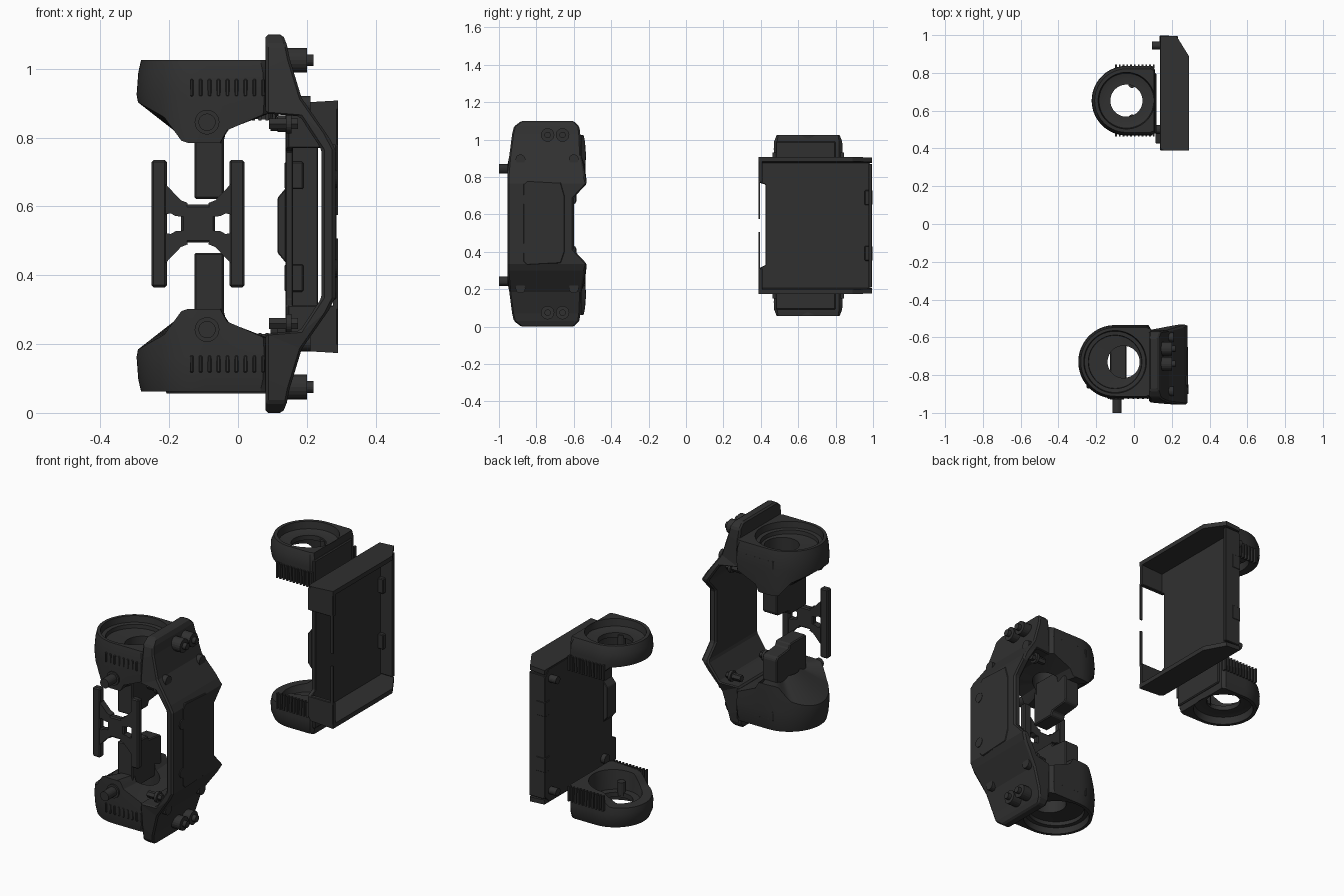
import bpy, bmesh, math
from mathutils import Vector

if "Cube" in bpy.data.objects:
    bpy.data.objects.remove(bpy.data.objects["Cube"])

mat = bpy.data.materials.new("dark_grey")
mat.diffuse_color = (0.03, 0.03, 0.03, 1)
mat.use_nodes = True
mat.node_tree.nodes["Principled BSDF"].inputs["Base Color"].default_value = mat.diffuse_color


def finish(name, bm, bevel=0, smooth=False):
    bmesh.ops.recalc_face_normals(bm, faces=bm.faces)
    me = bpy.data.meshes.new(name)
    bm.to_mesh(me)
    bm.free()
    me.materials.append(mat)
    ob = bpy.data.objects.new(name, me)
    bpy.context.collection.objects.link(ob)
    if bevel:
        m = ob.modifiers.new("bevel", 'BEVEL')
        m.width, m.segments, m.limit_method = bevel, 1, 'ANGLE'
    if smooth:
        bpy.ops.object.select_all(action='DESELECT')
        bpy.context.view_layer.objects.active = ob
        ob.select_set(True)
        bpy.ops.object.shade_smooth_by_angle(angle=math.radians(30))
    return ob


def at(axis, p, h):
    return {'x': (h, p[0], p[1]), 'y': (p[0], h, p[1]), 'z': (p[0], p[1], h)}[axis]


def prism(name, pts, axis, a, b, bevel=0):
    bm = bmesh.new()
    f = bm.faces.new([bm.verts.new(at(axis, p, a)) for p in pts])
    g = bmesh.ops.extrude_face_region(bm, geom=[f])
    d = Vector(at(axis, (0, 0), b - a))
    bmesh.ops.translate(bm, vec=d, verts=[v for v in g['geom'] if isinstance(v, bmesh.types.BMVert)])
    return finish(name, bm, bevel)


def box(name, x, y, z, bevel=0):
    return prism(name, [(x[0], y[0]), (x[1], y[0]), (x[1], y[1]), (x[0], y[1])], 'z', z[0], z[1], bevel)


def cyl(name, c, r, axis, a, b, n=20):
    pts = [(c[0] + r * math.cos(2 * math.pi * i / n), c[1] + r * math.sin(2 * math.pi * i / n)) for i in range(n)]
    return prism(name, pts, axis, a, b)


def loft(name, loops, closed, bevel=0, smooth=False):
    bm = bmesh.new()
    vs = [[bm.verts.new(p) for p in lp] for lp in loops]
    n = len(loops[0])
    for k in range(len(vs) if closed else len(vs) - 1):
        a, b = vs[k], vs[(k + 1) % len(vs)]
        for i in range(n):
            bm.faces.new([a[i], a[(i + 1) % n], b[(i + 1) % n], b[i]])
    if not closed:
        bm.faces.new(vs[0])
        bm.faces.new(vs[-1])
    return finish(name, bm, bevel, smooth)


def d_loop(cx, cy, r, ext, z, n=64):
    # round on the -x side, squared off at ext on the +x side (ext 0 = circle); z may depend on x
    out = []
    for i in range(n):
        a = 2 * math.pi * (i + 0.5) / n
        c, s = math.cos(a), math.sin(a)
        t = r
        if ext and c > 0:
            t = min(ext / c, r / max(abs(s), 1e-6))
        x = cx + t * c
        out.append((x, cy + t * s, z(x) if callable(z) else z))
    return out


def steps(table, off=0):
    # piecewise linear height along x
    def f(x):
        for (x0, z0), (x1, z1) in zip(table, table[1:]):
            if x <= x1:
                return off + z0 + (z1 - z0) * max(0, (x - x0) / (x1 - x0))
        return off + table[-1][1]
    return f


def mirror_z(objs, mid):
    for o in objs:
        c = o.copy()
        c.data = o.data.copy()
        c.name = o.name + "_lower"
        for v in c.data.vertices:
            v.co.z = 2 * mid - v.co.z
        c.data.flip_normals()
        bpy.context.collection.objects.link(c)


# ---------- front assembly: outer frame ----------
half = [(.13, 1.1, .08, 1.1, -.88, -.60), (.142, 1.07, .08, 1.07, -.92, -.57),
        (.15, 1.03, .08, 1.0, -.93, -.565), (.185, .915, .08, .87, -.945, -.56),
        (.265, .80, .18, .862, -.955, -.54),
        (.283, .765, .243, .765, -.955, -.53), (.283, .69, .243, .69, -.955, -.60)]
half += [(a, 1.1 - b, c, 1.1 - d, e, f) for a, b, c, d, e, f in reversed(half)]
loft("outer_frame", [[(xo, e, zo), (xo, f, zo), (xi, f, zi), (xi, e, zi)]
                     for xo, zo, xi, zi, e, f in half], False, .008)
prism("frame_panel", [(-.87, .35), (-.85, .33), (-.67, .34), (-.65, .40), (-.65, .70),
                      (-.67, .77), (-.85, .78), (-.87, .76)], 'x', .27, .286, .003)

# front assembly: upper cup with stepped underside
up = []
H = (-.10, -.73)
under = [(-.295, .905), (-.215, .86), (-.16, .785), (-.04, .785), (-.035, .82), (.08, .87)]
up.append(loft("upper_cup", [d_loop(*H, r, e, z) for r, e, z in [
    (.182, .19, 1.025), (.19, .19, .99), (.195, .19, .925), (.191, .19, steps(under))]]
    + [d_loop(-.055, -.73, .085, 0, steps(under)), d_loop(-.055, -.73, .085, 0, .965)]
    + [d_loop(*H, r, 0, z) for r, z in [(.14, .97), (.142, .99), (.162, .992), (.166, 1.025)]],
    True, 0, True))
for y in (-.92, -.545):
    for i in range(9):
        x = -.14 + i * .026
        up.append(box("cup_rib", (x, x + .011), (y - .007, y + .007), (.92, .97), .003))
# pivot screw on the front of each cup
up.append(cyl("pivot_boss", (-.09, .845), .036, 'y', -.93, -.82))
up.append(cyl("pivot_screw", (-.09, .845), .025, 'y', -1.0, -.85))
# stepped arm hanging from each cup
up.append(prism("inner_arm", [(-.835, .86), (-.835, .622), (-.70, .622), (-.69, .645),
                              (-.595, .655), (-.585, .67), (-.585, .86)], 'x', -.127, -.041, .005))
mirror_z(up, .5435)

# frame bolts
up = []
for y in (-.74, -.66):
    up.append(cyl("end_bolt", (y, 1.025), .036, 'x', .12, .20))
    up.append(cyl("end_bolt_tip", (y, 1.025), .017, 'x', .19, .22))
for y in (-.885, -.60):
    up.append(cyl("corner_bolt", (y, .895), .026, 'x', .15, .21))
    up.append(cyl("inner_nut", (y, .84), .018, 'x', .09, .175, 6))
    up.append(cyl("inner_nut_flange", (y, .84), .028, 'x', .14, .155))
up.append(cyl("panel_plug", (-.875, .68), .026, 'x', .27, .288))
mirror_z(up, .55)

# ---------- front assembly: cross plate ----------
py = (-.87, -.835)
cx = -.116
box("cross_pad", (-.165, -.067), py, (.495, .605), .006)
for s in (-1, 1):
    xs = sorted((cx + s * .135, cx + s * .091))
    box("cross_bar", xs, py, (.365, .735), .006)
    for t in (-1, 1):
        pts = [(cx + s * u, .55 + t * v) for u, v in
               [(.095, .115), (.095, .027), (.08, .03), (.065, .022), (.04, .02), (.03, .06), (.05, .068)]]
        prism("cross_strut", pts, 'y', *py)

# ---------- rear assembly: upper ring, deeper towards the tray ----------
up = []
R = (-.04, .653)
low = [(-.23, .925), (-.12, .915), (-.06, .86), (.12, .85)]
up.append(loft("rear_ring", [d_loop(*R, r, e, z) for r, e, z in [
    (.168, .145, 1.025), (.182, .15, .99), (.184, .15, .95), (.178, .15, steps(low)),
    (.13, 0, steps(low)), (.12, 0, .955), (.085, 0, .955), (.085, 0, .98),
    (.12, 0, .98), (.145, 0, .987), (.15, 0, 1.025)]], True, 0, True))
for y in (.471, .835):
    for i in range(11):
        x = -.10 + i * .02
        up.append(box("ring_fin", (x, x + .009), (y - .009, y + .009), (.85, .93)))
for y in (.56, .74):
    up.append(cyl("ring_post", (-.01, y), .02, 'z', .90, .97, 12))
up.append(box("ring_mount", (.10, .118), (.48, .80), (.86, .99), .005))

# rear assembly: open tray with end walls cut off at the far corner
wall = [(.14, .40), (.16, .388), (.29, .388), (.29, .89), (.225, .995), (.14, .995)]
lo = [(x, y, .875 + .06 * (x - .14)) for x, y in wall]
up.append(loft("tray_end_wall", [lo, [(x, y, z + .024) for x, y, z in lo]], False))
up.append(prism("tray_side_lip", [(.145, .77), (.29, .77), (.29, .905), (.145, .895)],
                'y', .388, .41, .003))
up.append(box("tray_rim", (.276, .29), (.388, .396), (.575, .78)))
up.append(box("tray_latch", (.135, .19), (.955, .997), (.65, .73), .004))
up.append(cyl("tray_screw", (.945, .84), .02, 'x', .095, .15))
up.append(cyl("tray_screw_front", (.50, .84), .024, 'x', .115, .15))
mirror_z(up, .541)
side = [(.39, .77), (.39, .885), (.42, .898), (.96, .895), (.995, .86)]
prism("tray_floor", [(.425, .33)] + [(.425, .76)] + side
      + [(y, 1.082 - z) for y, z in reversed(side)], 'x', .138, .16, .003)
box("tray_back_wall", (.14, .232), (.975, .995), (.21, .87), .003)
prism("tray_tab", [(.14, .435), (.115, .465), (.115, .625), (.14, .655)], 'y', .425, .50, .003)
